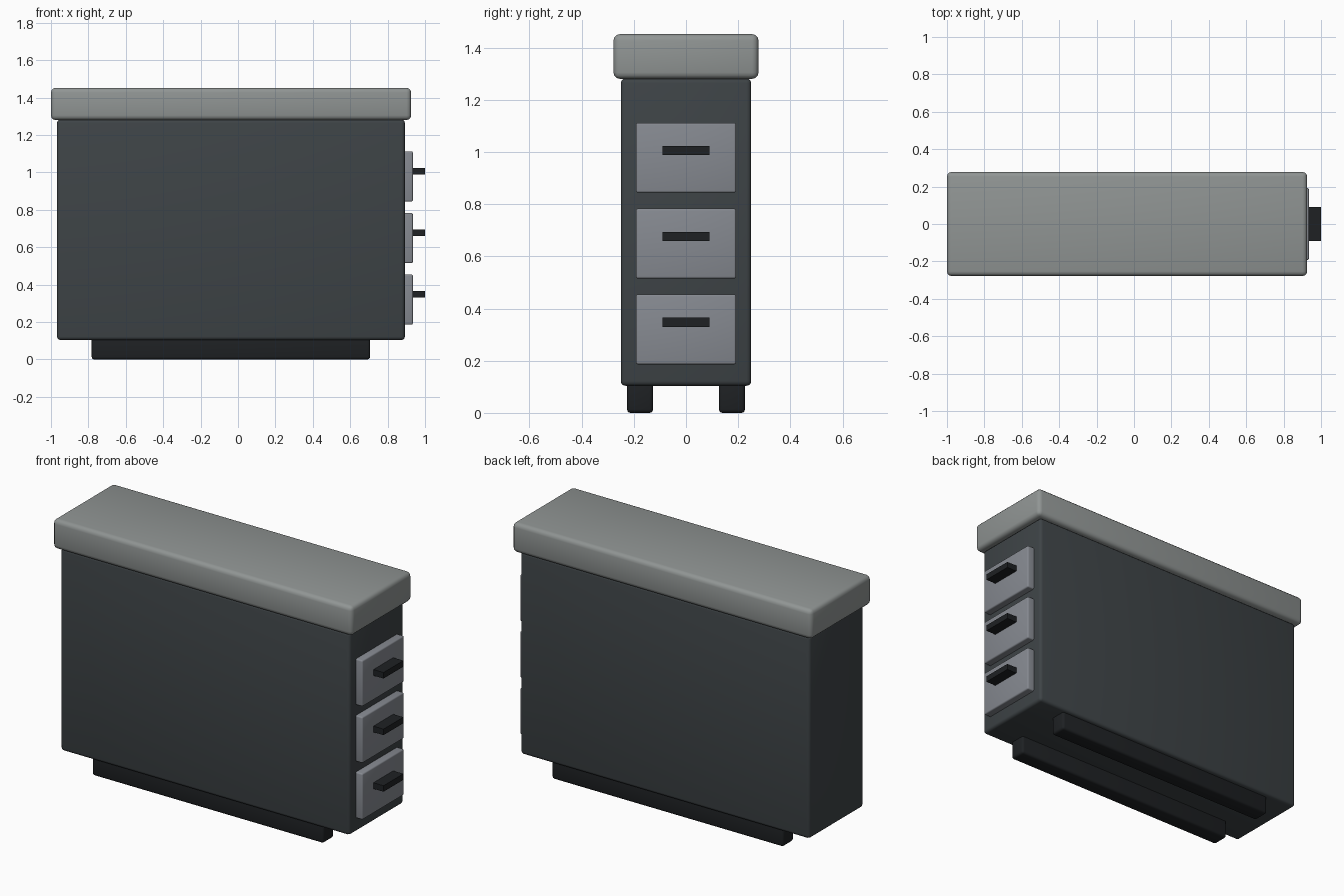
import bpy

if "Cube" in bpy.data.objects:
    bpy.data.objects.remove(bpy.data.objects["Cube"])


def material(name, rgb):
    m = bpy.data.materials.new(name)
    m.diffuse_color = (*rgb, 1)
    m.use_nodes = True
    m.node_tree.nodes["Principled BSDF"].inputs["Base Color"].default_value = m.diffuse_color
    return m


STONE = material("stone", (0.28, 0.30, 0.295))
BODY = material("dark_panel", (0.048, 0.057, 0.062))
DRAWER = material("drawer_grey", (0.24, 0.255, 0.285))
BLACK = material("near_black", (0.013, 0.015, 0.017))


def box(name, lo, hi, mat, bevel=0.0, segments=3):
    """Box between two corners, with optional rounded edges."""
    bpy.ops.mesh.primitive_cube_add(
        size=1, location=[(a + b) / 2 for a, b in zip(lo, hi)])
    ob = bpy.context.object
    ob.name = name
    ob.scale = [b - a for a, b in zip(lo, hi)]
    bpy.ops.object.transform_apply(location=False, rotation=False, scale=True)
    ob.data.materials.append(mat)
    if bevel:
        mod = ob.modifiers.new("rounded_edges", "BEVEL")
        mod.width = bevel
        mod.segments = segments
        bpy.ops.object.modifier_apply(modifier=mod.name)
        bpy.ops.object.shade_smooth_by_angle()
    return ob


# Countertop slab and cabinet body
box("countertop", (-1.0, -0.278, 1.28), (0.926, 0.278, 1.452), STONE, 0.025)
box("cabinet_body", (-0.968, -0.25, 0.104), (0.892, 0.25, 1.282), BODY, 0.018)

# Two long base runners
for side, y in (("front", -0.176), ("back", 0.176)):
    box(side + "_runner", (-0.782, y - 0.05, 0), (0.706, y + 0.05, 0.125),
        BLACK, 0.014)

# Three drawers with bar handles on the right end
for label, z in (("bottom", 0.32), ("middle", 0.649), ("top", 0.978)):
    box(label + "_drawer", (0.86, -0.192, z - 0.134), (0.935, 0.192, z + 0.134),
        DRAWER, 0.008)
    box(label + "_handle", (0.925, -0.091, z + 0.01), (1.0, 0.091, z + 0.045),
        BLACK)
